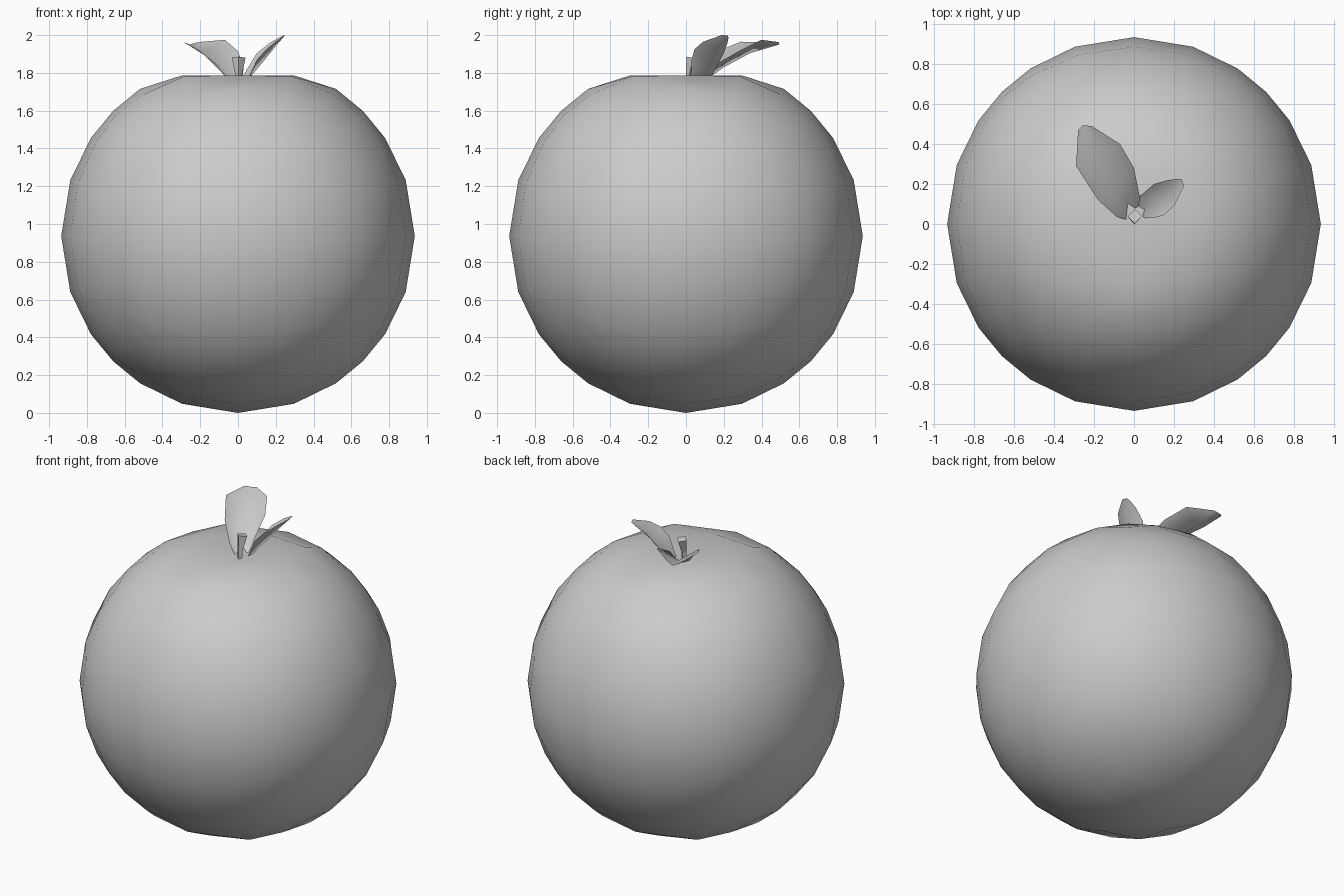
import bpy, bmesh
from mathutils import Vector

if "Cube" in bpy.data.objects:
    bpy.data.objects.remove(bpy.data.objects["Cube"])

R = 0.936


def finish(bm, name, smooth=True):
    mesh = bpy.data.meshes.new(name)
    bm.to_mesh(mesh)
    bm.free()
    for p in mesh.polygons:
        p.use_smooth = smooth
    obj = bpy.data.objects.new(name, mesh)
    bpy.context.collection.objects.link(obj)
    return obj


# Fruit body: subdivided cube pushed out to a sphere
bm = bmesh.new()
bmesh.ops.create_cube(bm, size=2)
bmesh.ops.subdivide_edges(bm, edges=bm.edges[:], cuts=5, use_grid_fill=True)
for v in bm.verts:
    v.co = v.co.normalized() * R

# Dimple at the crown: sink the pole and its four neighbours
pole = max(bm.verts, key=lambda v: v.co.z)
ring = [e.other_vert(pole) for e in pole.link_edges]
pole.co.z = 0.80
for v in ring:
    v.co.z -= 0.037
for face in list(pole.link_faces):
    pair = [v for v in face.verts if v in ring]
    bmesh.ops.connect_verts(bm, verts=pair)
bmesh.ops.translate(bm, verts=bm.verts[:], vec=(0, 0, R))
finish(bm, "fruit_body")

# Stem: four-sided, widening and leaning backwards
bm = bmesh.new()
loops = []
for center, r, tilt in (((0.003, 0.012, 1.70), 0.015, 0),
                        ((0.003, 0.018, 1.79), 0.018, 0),
                        ((0.004, 0.038, 1.88), 0.036, -0.006)):
    c = Vector(center)
    loops.append([bm.verts.new(c + Vector((x * r, y * r, y * tilt)))
                  for x, y in ((1, 0), (0, 1), (-1, 0), (0, -1))])
for a, b in zip(loops, loops[1:]):
    for i in range(4):
        j = (i + 1) % 4
        bm.faces.new((a[i], a[j], b[j], b[i]))
bm.faces.new(loops[-1])
bm.faces.new(loops[0][::-1])
finish(bm, "stem", smooth=False)


# Leaves: rows of left edge, midrib and right edge points
def leaf(name, rows):
    bm = bmesh.new()
    grid = [[bm.verts.new(p) for p in row] for row in rows]
    for a, b in zip(grid, grid[1:]):
        for i in range(2):
            bm.faces.new((a[i], a[i + 1], b[i + 1], b[i]))
    bmesh.ops.recalc_face_normals(bm, faces=bm.faces[:])
    if sum(f.normal.z for f in bm.faces) < 0:
        bmesh.ops.reverse_faces(bm, faces=bm.faces[:])
    finish(bm, name)


leaf("large_leaf", [
    [(-0.03, 0.02, 1.735), (0.0, 0.06, 1.72), (0.02, 0.08, 1.74)],
    [(-0.085, 0.035, 1.80), (-0.035, 0.11, 1.765), (0.03, 0.13, 1.83)],
    [(-0.18, 0.12, 1.895), (-0.09, 0.20, 1.83), (0.0, 0.28, 1.915)],
    [(-0.29, 0.29, 1.965), (-0.18, 0.34, 1.905), (-0.07, 0.40, 1.975)],
    [(-0.28, 0.47, 1.96), (-0.255, 0.495, 1.95), (-0.21, 0.49, 1.963)],
])
leaf("small_leaf", [
    [(0.02, 0.07, 1.74), (0.035, 0.05, 1.73), (0.05, 0.03, 1.75)],
    [(0.03, 0.14, 1.79), (0.075, 0.10, 1.79), (0.10, 0.03, 1.87)],
    [(0.10, 0.20, 1.905), (0.13, 0.14, 1.855), (0.15, 0.045, 1.925)],
    [(0.17, 0.22, 1.96), (0.19, 0.16, 1.93), (0.20, 0.09, 1.965)],
    [(0.215, 0.225, 1.985), (0.24, 0.222, 1.998), (0.25, 0.19, 2.0)],
])
